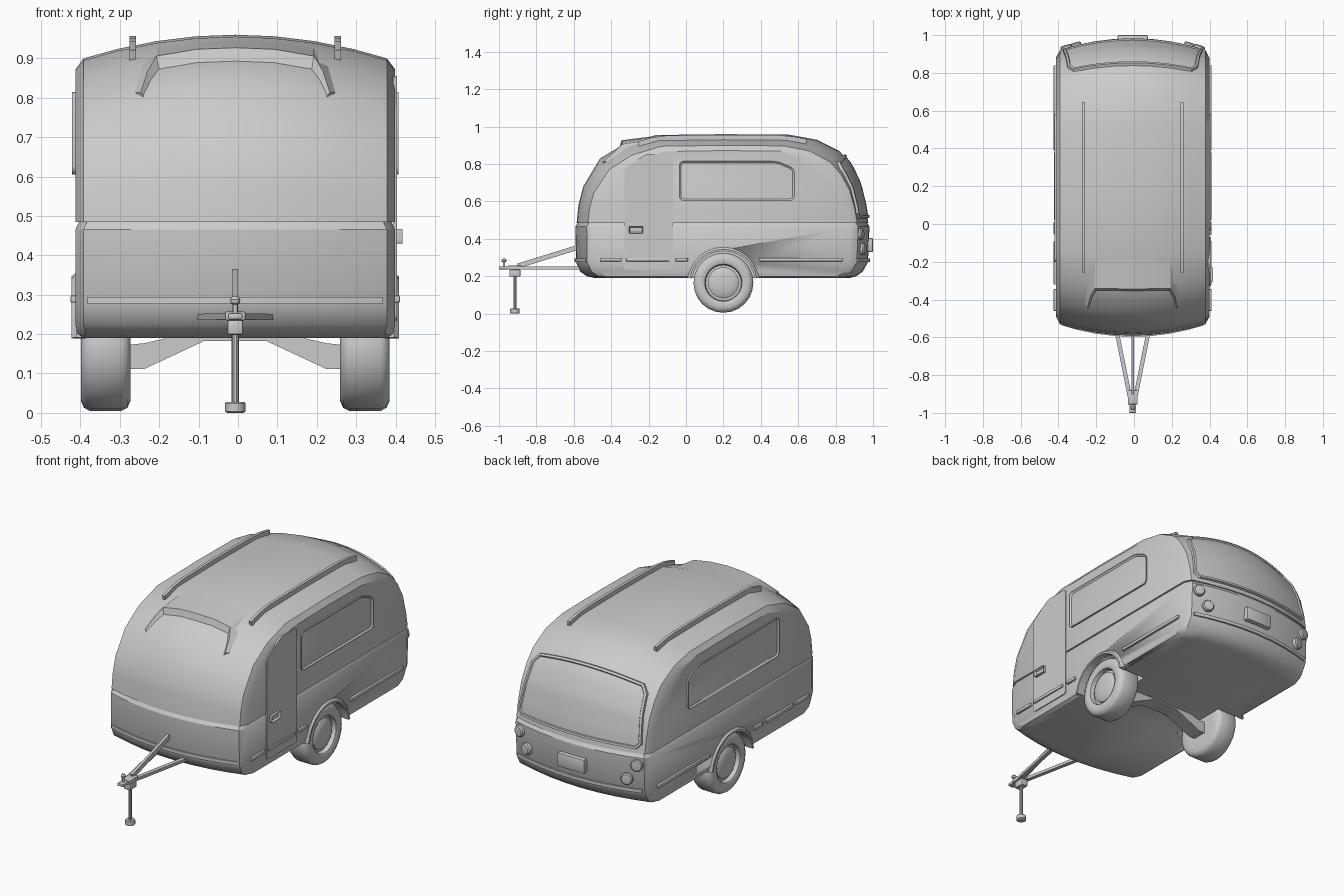
import bpy, bmesh, math
from mathutils import Vector

if "Cube" in bpy.data.objects:
    bpy.data.objects.remove(bpy.data.objects["Cube"])

GREY = (0.6, 0.6, 0.6, 1)
mat = bpy.data.materials.new("plain grey")
mat.use_nodes = True
mat.diffuse_color = GREY
mat.node_tree.nodes["Principled BSDF"].inputs["Base Color"].default_value = GREY

CX = -0.007                 # body centre line
HALF, EDGE = 0.406, 0.385   # half width, start of the edge chamfer
STATIONS = [-EDGE, -0.3, -0.2, -0.1, 0, 0.1, 0.2, 0.3, EDGE]


def finish(name, bm, angle=32):
    bmesh.ops.translate(bm, verts=bm.verts, vec=(CX, 0, 0))
    bmesh.ops.recalc_face_normals(bm, faces=bm.faces)
    me = bpy.data.meshes.new(name)
    bm.to_mesh(me)
    bm.free()
    ob = bpy.data.objects.new(name, me)
    bpy.context.collection.objects.link(ob)
    me.materials.append(mat)
    bpy.ops.object.select_all(action="DESELECT")
    ob.select_set(True)
    bpy.context.view_layer.objects.active = ob
    bpy.ops.object.shade_smooth_by_angle(angle=math.radians(angle))
    return ob


def loft(name, rings, caps=True, closed=True, angle=32):
    bm = bmesh.new()
    vs = [[bm.verts.new(p) for p in r] for r in rings]
    n = len(vs[0])
    for a, b in zip(vs, vs[1:]):
        for i in range(n if closed else n - 1):
            j = (i + 1) % n
            bm.faces.new((a[i], a[j], b[j], b[i]))
    if caps:
        bm.faces.new(vs[0])
        bm.faces.new(vs[-1])
    return finish(name, bm, angle)


def box(name, lo, hi, bevel=0.0):
    bm = bmesh.new()
    bmesh.ops.create_cube(bm, size=1)
    for v in bm.verts:
        v.co = [(l + h) / 2 + c * (h - l) for l, h, c in zip(lo, hi, v.co)]
    if bevel:
        bmesh.ops.bevel(bm, geom=bm.edges[:], offset=bevel, segments=2, profile=0.5, affect="EDGES")
    return finish(name, bm)


def sweep(name, pts, w, h, up=(0, 0, 1)):
    """Rectangular bar along a path."""
    pts, rings = [Vector(p) for p in pts], []
    for i, p in enumerate(pts):
        d = pts[min(i + 1, len(pts) - 1)] - pts[max(i - 1, 0)]
        s = d.cross(Vector(up)).normalized() * w / 2
        u = s.cross(d).normalized() * h / 2
        rings.append([p + s + u, p - s + u, p - s - u, p + s - u])
    return loft(name, rings)


def lathe(name, prof, origin, axis, n=24, angle=32):
    """Turn (distance along axis, radius) pairs about an axis."""
    rot = Vector((0, 0, 1)).rotation_difference(Vector(axis))
    rings = [[Vector(origin) + rot @ Vector((r * math.cos(k * math.tau / n), r * math.sin(k * math.tau / n), d))
              for k in range(n)] for d, r in prof]
    return loft(name, rings, angle=angle)


def panel(name, outline, x0, x1, radius, rim):
    """Rounded plate on a side wall with an inset pane."""
    bm = bmesh.new()
    f = bm.faces.new([bm.verts.new((x0, y, z)) for y, z in outline])
    bmesh.ops.bevel(bm, geom=bm.verts[:], offset=radius, segments=4, profile=0.5, affect="VERTICES")
    ext = bmesh.ops.extrude_face_region(bm, geom=bm.faces[:])["geom"]
    bmesh.ops.translate(bm, vec=(x1 - x0, 0, 0), verts=[g for g in ext if isinstance(g, bmesh.types.BMVert)])
    if rim:
        top = [g for g in ext if isinstance(g, bmesh.types.BMFace)]
        bmesh.ops.inset_region(bm, faces=top, thickness=rim)
        bmesh.ops.translate(bm, vec=((x0 - x1) * 0.6, 0, 0), verts=top[0].verts)
    return finish(name, bm, 25)


def interp(v, pts):
    for (a, b), (c, d) in zip(pts, pts[1:]):
        if a <= v <= c:
            return b + (d - b) * (v - a) / (c - a)
    return pts[0][1] if v < pts[0][0] else pts[-1][1]


# Upper shell: one arched profile lofted across the width
ARCH = [(-0.585, 0.485), (-0.575, 0.58), (-0.55, 0.68), (-0.46, 0.83), (-0.33, 0.908), (-0.16, 0.955),
        (0.2, 0.96), (0.55, 0.957), (0.70, 0.93), (0.82, 0.87), (0.88, 0.80), (0.93, 0.70), (0.96, 0.58), (0.975, 0.485)]


def shell(x, y, z, extra=0.0):
    a = (x / EDGE) ** 2
    w = min(1, max(0, (z - 0.485) / 0.35))
    return Vector((x, 0.195 + (y - 0.195) * (1 - 0.077 * a - 0.052 * extra), z - w * (0.06 * a + 0.028 * extra)))


def cap(side):
    ring = [shell(side * EDGE, y, z, 1) for y, z in ARCH]
    for p in ring:
        p.x = side * HALF
    return ring


loft("upper_shell", [cap(-1)] + [[shell(x, y, z) for y, z in ARCH] for x in STATIONS] + [cap(1)])


# Lower tub: stacked plan outlines, with a chamfered belt line on top
def plan(z, y0, y1, hw):
    k = hw / HALF
    bow = [(x * k, 0.06 * (x / EDGE) ** 2) for x in STATIONS]
    front = [(x, y0 + b, z) for x, b in bow]
    back = [(x, y1 - b, z) for x, b in reversed(bow)]
    return front + [(hw, y0 + 0.1, z), (hw, y1 - 0.1, z)] + back + [(-hw, y1 - 0.1, z), (-hw, y0 + 0.1, z)]


tub = loft("lower_tub", [plan(*r) for r in [
    (0.19, -0.48, 0.87, 0.385), (0.2, -0.53, 0.91, 0.4), (0.225, -0.565, 0.945, HALF), (0.275, -0.588, 0.973, HALF),
    (0.465, -0.591, 0.981, HALF), (0.486, -0.578, 0.968, HALF - 0.01)]])

# Wheels, arches and arch lips
WY, WZ = 0.2, 0.165
for s in (-1, 1):
    cutter = lathe("arch_cutter", [(0.25, 0.174), (0.5, 0.174)], (0, WY, WZ), (s, 0, 0), 20)
    cutter.hide_render = True
    cutter.hide_set(True)
    m = tub.modifiers.new("arch", "BOOLEAN")
    m.object, m.operation, m.solver = cutter, "DIFFERENCE", "EXACT"
    o = (s * 0.329, WY, WZ)
    lathe("tyre", [(-0.063, 0.1), (-0.063, 0.135), (-0.055, 0.152), (-0.04, 0.16), (0.04, 0.16), (0.055, 0.152),
                   (0.063, 0.135), (0.063, 0.11), (0.058, 0.1), (0.035, 0.095)], o, (s, 0, 0), 24, 40)
    lathe("wheel_hub", [(0.02, 0.083), (0.045, 0.083), (0.053, 0.07), (0.058, 0.045), (0.06, 0.015)], o, (s, 0, 0))
    lip = []
    for k in range(13):
        t = math.radians(8 + k * 164 / 12)
        c, n = math.cos(t), math.sin(t)
        lip.append([(s * x, WY + c * r, WZ + n * r) for x, r in
                    ((0.38, 0.17), (0.416, 0.17), (0.416, 0.18), (0.403, 0.194), (0.38, 0.194))])
    loft("arch_lip", lip)

# Axle beam, dropping toward the wheels
axle = [(-0.28, 0.112), (-0.23, 0.112), (-0.08, 0.182), (0.08, 0.182), (0.23, 0.112), (0.28, 0.112)]
loft("axle_beam", [[(x, WY - 0.04, z), (x, WY + 0.04, z), (x, WY + 0.04, z + h), (x, WY - 0.04, z + h)]
                   for (x, z), h in zip(axle, (0.06, 0.065, 0.03, 0.03, 0.065, 0.06))])

# Side windows, door and handle
for name, s, y0 in (("left_window", 1, -0.035), ("right_window", -1, -0.2)):
    panel(name, [(y0, 0.605), (0.58, 0.605), (0.58, 0.775), (0.49, 0.815), (y0, 0.815)],
          s * 0.4, s * 0.414, 0.022, 0.01)
panel("door", [(-0.33, 0.235), (-0.07, 0.235), (-0.07, 0.855), (-0.21, 0.855), (-0.33, 0.775)], 0.4, 0.411, 0.015, 0)
panel("door_handle", [(-0.305, 0.43), (-0.23, 0.43), (-0.23, 0.467), (-0.305, 0.467)], 0.405, 0.425, 0.004, 0.006)


# Rub strips on the sides, front and rear
def strip(y0, y1, s):
    box("side_strip", (s * 0.409 - 0.009, y0, 0.28), (s * 0.409 + 0.009, y1, 0.298), 0.003)


for s in (-1, 1):
    strip(-0.46, -0.345, s)
    strip(-0.32, -0.09, s)
    strip(-0.055, 0.01, s)
    strip(0.39, 0.84, s)
for name, y, sg in (("front_strip", -0.59, 1), ("rear_strip", 0.977, -1)):
    sweep(name, [(x * 0.97, y + sg * 0.06 * (x / EDGE) ** 2, 0.285) for x in STATIONS], 0.014, 0.018)

# Roof rails
for s in (-1, 1):
    path = []
    for i in range(13):
        y = -0.27 + i * 0.93 / 12
        path.append(shell(s * 0.26, y, interp(y, ARCH)) + Vector((0, 0, 0.009)))
    sweep("roof_rail", path, 0.016, 0.03)

# Front visor: raised lip with legs running down the nose
nose = [(z, y) for y, z in ARCH[:6]]
path = [(-0.24, 0.835), (-0.222, 0.875), (-0.2, 0.9)] + [(x, 0.905) for x in (-0.1, 0, 0.1)]
path += [(0.2, 0.9), (0.222, 0.875), (0.24, 0.835)]
rings = []
for i, (x, z) in enumerate(path):
    h = (0.002, 0.014, 0.022)[min(i, len(path) - 1 - i, 2)]
    out = x * (1.0 if h > 0.02 else 1.06)
    rings.append([shell(out, interp(z + h * 1.9, nose), z + h * 1.9), shell(x, interp(z, nose) - 0.01, z + h),
                  shell(x * 0.97, interp(z - 0.012, nose), z - 0.012)])
loft("front_visor", rings, angle=20)

# Rear window: a raised frame following the shell, with a recessed pane
tail = [(z, y) for y, z in reversed(ARCH[7:])]
bm = bmesh.new()
cols, rows = 14, 10
grid = []
for r in range(rows + 1):
    z = 0.515 + 0.33 * r / rows
    row = []
    for c in range(cols + 1):
        u = 2 * c / cols - 1
        round_off = 0.03 * max(0, abs(2 * r / rows - 1) - 0.8) / 0.2
        x = u * (0.372 - 0.03 * r / rows - round_off)
        lift = Vector((0, 0.012, 0.008 * r / rows))
        row.append(bm.verts.new(shell(x, interp(z, tail), z) + lift))
    grid.append(row)
for a, b in zip(grid, grid[1:]):
    for i in range(cols):
        bm.faces.new((a[i], b[i], b[i + 1], a[i + 1]))
pane = bm.faces[:]
rim = bmesh.ops.extrude_edge_only(bm, edges=[e for e in bm.edges if e.is_boundary])["geom"]
bmesh.ops.translate(bm, vec=(0, -0.03, -0.01), verts=[g for g in rim if isinstance(g, bmesh.types.BMVert)])
bmesh.ops.recalc_face_normals(bm, faces=bm.faces)
bmesh.ops.inset_region(bm, faces=pane, thickness=0.012, depth=0)
bmesh.ops.inset_region(bm, faces=pane, thickness=0.003, depth=-0.007)
finish("rear_window", bm)

# Rear lights and number plate holder
for s in (-1, 1):
    for x, z in ((0.35, 0.425), (0.3, 0.345)):
        y = 0.978 - 0.06 * (x / EDGE) ** 2
        lathe("rear_light", [(-0.015, 0.031), (0.012, 0.031), (0.018, 0.026), (0.02, 0.01)],
              (s * x, y, z), (s * 0.3, 0.95, 0), 20)
box("plate_holder", (-0.08, 0.96, 0.33), (0.08, 1.0, 0.405), 0.006)

# Drawbar frame, brace, coupler and jockey post
for s in (-1, 1):
    sweep("drawbar", [(s * 0.012, -0.93, 0.245), (s * 0.098, -0.5, 0.243)], 0.022, 0.016)
sweep("drawbar_brace", [(0, -0.9, 0.255), (0, -0.56, 0.36)], 0.014, 0.026)
box("coupler", (-0.026, -0.955, 0.235), (0.026, -0.88, 0.257), 0.004)
box("coupler_nose", (-0.018, -1.0, 0.237), (0.018, -0.93, 0.253), 0.004)
box("coupler_mount", (-0.02, -0.945, 0.198), (0.02, -0.885, 0.236), 0.006)
lathe("coupler_pin", [(0, 0.006), (0.025, 0.006), (0.029, 0.012), (0.038, 0.013), (0.045, 0.008)],
      (0, -0.973, 0.25), (0, 0, 1), 12)
lathe("jockey_post", [(0.02, 0.009), (0.22, 0.009)], (0, -0.915, 0), (0, 0, 1), 10)
lathe("jockey_foot", [(0, 0.02), (0.004, 0.026), (0.024, 0.026), (0.028, 0.022)], (0, -0.915, 0), (0, 0, 1), 12)
